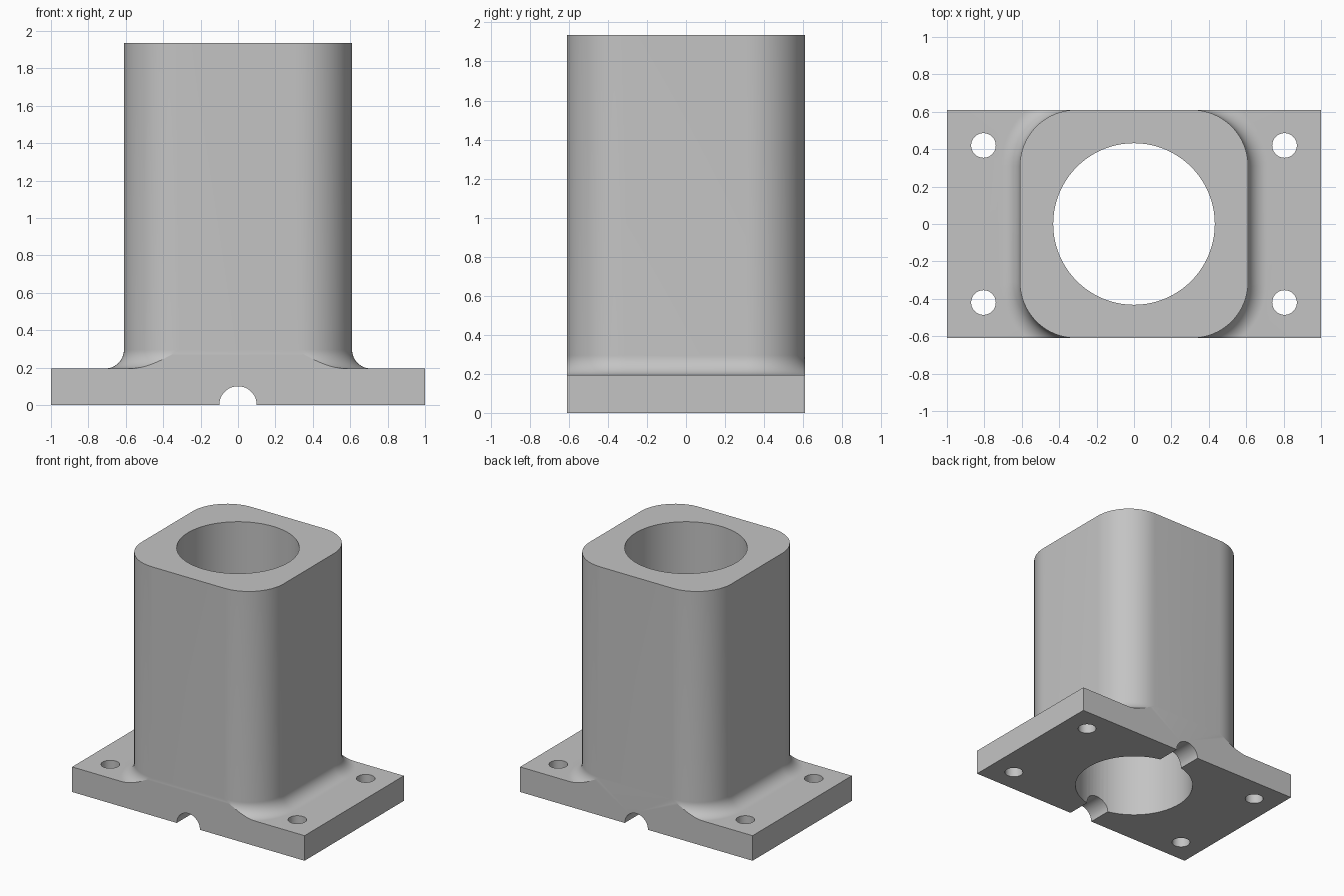
import bpy, bmesh, math
from mathutils import Matrix

cube = bpy.data.objects.get("Cube")
if cube:
    bpy.data.objects.remove(cube, do_unlink=True)

HALF, CORNER, HEIGHT = 0.61, 0.30, 1.935   # column half width, corner radius, top
PLATE_X, PLATE_Z, FILLET = 1.0, 0.195, 0.1
STEPS = 16

metal = bpy.data.materials.new("grey metal")
metal.use_nodes = True
grey = (0.55, 0.55, 0.55, 1)
metal.diffuse_color = grey
metal.node_tree.nodes["Principled BSDF"].inputs["Base Color"].default_value = grey


def side_outline(offset):
    """Points of the +x side, back to front, with rounded corners cut at the plate edge."""
    radius, centre = CORNER + offset, HALF - CORNER
    limit = math.asin(CORNER / radius)
    arc = [(centre + radius * math.cos(limit * i / STEPS),
            centre + radius * math.sin(limit * i / STEPS)) for i in range(STEPS, -1, -1)]
    return arc + [(x, -y) for x, y in reversed(arc)]


# Levels from the top of the column, down the fillet, out over the plate to the ground
levels = [[(x, y, HEIGHT) for x, y in side_outline(0)]]
for i in range(STEPS + 1):
    a = math.pi / 2 * (1 - i / STEPS)
    z = PLATE_Z + FILLET * (1 - math.cos(a))
    levels.append([(x, y, z) for x, y in side_outline(FILLET * (1 - math.sin(a)))])
for z in (PLATE_Z, 0):
    levels.append([(PLATE_X, y, z) for x, y in side_outline(FILLET)])

# Column and flange as one solid
bm = bmesh.new()
sides = {s: [[bm.verts.new((s * x, y, z)) for x, y, z in ring] for ring in levels]
         for s in (1, -1)}
for rings in sides.values():
    for upper, lower in zip(rings, rings[1:]):
        for i in range(len(upper) - 1):
            bm.faces.new((upper[i], upper[i + 1], lower[i + 1], lower[i]))
for level in (0, -1):      # top and underside
    bm.faces.new(sides[1][level] + sides[-1][level][::-1])
for end in (0, -1):        # flat back and front
    bm.faces.new([r[end] for r in sides[1]] + [r[end] for r in reversed(sides[-1])])
bmesh.ops.recalc_face_normals(bm, faces=bm.faces)
bmesh.ops.dissolve_limit(bm, angle_limit=0.002, verts=bm.verts, edges=bm.edges)
mesh = bpy.data.meshes.new("flanged_column")
bm.to_mesh(mesh)
bm.free()
mesh.materials.append(metal)
column = bpy.data.objects.new("flanged_column", mesh)
bpy.context.collection.objects.link(column)
bpy.context.view_layer.objects.active = column
column.select_set(True)


def drill(name, radius, depth, location, along_y=False, segments=32):
    """Cut a round hole through the column and remove the cutter."""
    bm = bmesh.new()
    matrix = Matrix.Translation(location)
    if along_y:
        matrix = matrix @ Matrix.Rotation(math.pi / 2, 4, 'X')
    bmesh.ops.create_cone(bm, cap_ends=True, segments=segments, radius1=radius,
                          radius2=radius, depth=depth, matrix=matrix)
    data = bpy.data.meshes.new(name)
    bm.to_mesh(data)
    bm.free()
    data.materials.append(metal)
    cutter = bpy.data.objects.new(name, data)
    cutter.hide_render = True
    bpy.context.collection.objects.link(cutter)
    mod = column.modifiers.new(name, 'BOOLEAN')
    mod.operation, mod.solver, mod.object = 'DIFFERENCE', 'EXACT', cutter
    bpy.ops.object.modifier_apply(modifier=mod.name)
    bpy.data.objects.remove(cutter, do_unlink=True)


# Main bore, drain groove and bolt holes
drill("bore", 0.432, 5, (0, 0, 1), segments=80)
drill("groove", 0.1, 3, (0, 0, 0), along_y=True, segments=48)
for x in (-0.805, 0.805):
    for y in (-0.42, 0.42):
        drill("bolt_hole", 0.066, 1, (x, y, PLATE_Z / 2))

bpy.ops.object.shade_smooth_by_angle(angle=math.radians(15))
